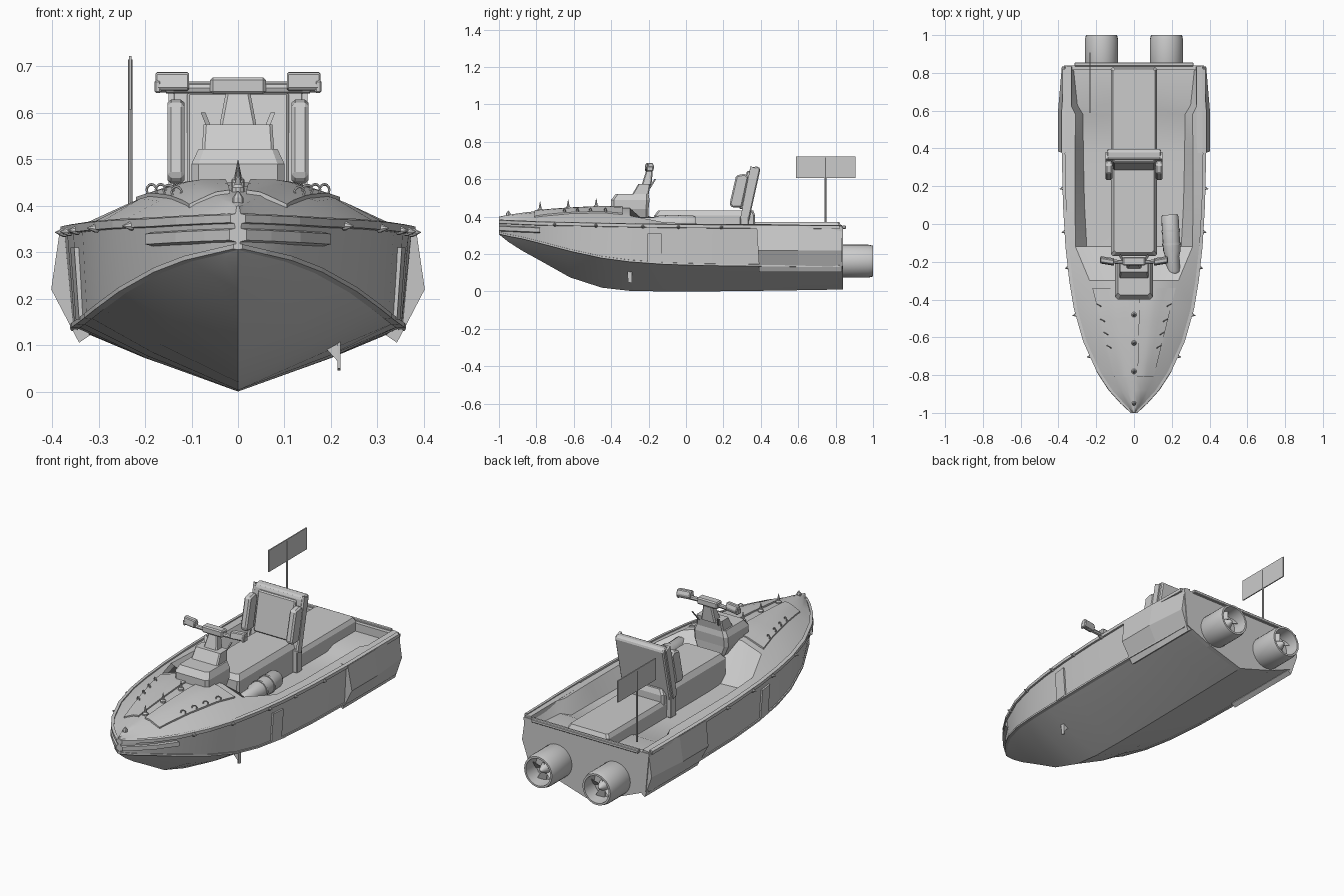
import bpy, bmesh, math
from mathutils import Vector, Matrix

if "Cube" in bpy.data.objects:
    bpy.data.objects.remove(bpy.data.objects["Cube"])


def make(name, verts, faces, smooth=0, bevel=0):
    me = bpy.data.meshes.new(name)
    me.from_pydata([tuple(v) for v in verts], [], faces)
    bm = bmesh.new()
    bm.from_mesh(me)
    bmesh.ops.remove_doubles(bm, verts=bm.verts, dist=1e-5)
    bmesh.ops.recalc_face_normals(bm, faces=bm.faces)
    bm.to_mesh(me)
    bm.free()
    ob = bpy.data.objects.new(name, me)
    bpy.context.collection.objects.link(ob)
    if bevel:
        m = ob.modifiers.new("bevel", 'BEVEL')
        m.width, m.segments = bevel, 1
    if smooth:
        bpy.ops.object.select_all(action='DESELECT')
        ob.select_set(True)
        bpy.context.view_layer.objects.active = ob
        bpy.ops.object.shade_smooth_by_angle(angle=math.radians(smooth))
    return ob


def loft(name, rings, smooth=0, bevel=0):
    n = len(rings[0])
    v = [p for r in rings for p in r]
    f = [(i*n+j, i*n+(j+1) % n, (i+1)*n+(j+1) % n, (i+1)*n+j)
         for i in range(len(rings)-1) for j in range(n)]
    f += [tuple(range(n)), tuple(range(len(v)-n, len(v)))]
    return make(name, v, f, smooth, bevel)


def prism(name, yz, x0, x1, bevel=0):
    return loft(name, [[(x, y, z) for y, z in yz] for x in (x0, x1)], 0, bevel)


def box(name, x, y, z, bevel=0):
    return prism(name, [(y[0], z[0]), (y[1], z[0]), (y[1], z[1]), (y[0], z[1])], x[0], x[1], bevel)


def turned(name, prof, loc, axis=(0, 1, 0), seg=24, smooth=30):
    # profile of (radius, distance along axis)
    q = Vector((0, 0, 1)).rotation_difference(Vector(axis))
    rings = [[q @ Vector((r*math.cos(2*math.pi*k/seg), r*math.sin(2*math.pi*k/seg), d)) + Vector(loc)
              for k in range(seg)] for r, d in prof]
    return loft(name, rings, smooth)


# y, keel z, chine x z, gunwale x z, shoulder x z, inner x z, centre z
ST = [(-1, .305, .004, .312, .008, .372, .005, .385, .003, .398, .40),
      (-.95, .265, .055, .30, .062, .37, .035, .385, .018, .405, .41),
      (-.88, .22, .11, .287, .125, .367, .07, .39, .035, .413, .42),
      (-.78, .165, .175, .262, .19, .363, .115, .40, .055, .425, .432),
      (-.62, .075, .25, .22, .262, .36, .17, .41, .08, .438, .443),
      (-.45, .02, .30, .183, .31, .356, .21, .415, .095, .448, .45),
      (-.3, .003, .325, .163, .335, .353, .235, .405, .12, .445, .445),
      (-.12, 0, .342, .15, .355, .35, .31, .37, .25, .29, .28),
      (.1, 0, .352, .143, .368, .348, .312, .36, .262, .28, .28),
      (.37, .003, .355, .14, .374, .346, .312, .36, .268, .28, .28),
      (.58, .006, .354, .137, .373, .345, .31, .358, .27, .28, .28),
      (.63, .007, .353, .136, .372, .344, .335, .354, .30, .30, .30),
      (.82, .01, .35, .135, .37, .343, .335, .35, .32, .30, .30)]


def sec(y):
    for a, b in zip(ST, ST[1:]):
        if y <= b[0]:
            t = (y-a[0])/(b[0]-a[0])
            return [p+(q-p)*t for p, q in zip(a, b)]
    return list(ST[-1])


def deck_z(x, y):
    s = sec(y)
    pts = [(0, s[10]), (s[8], s[9]), (s[6], s[7]), (s[4], s[5])]
    for (a, za), (b, zb) in zip(pts, pts[1:]):
        if abs(x) <= b:
            return za+(zb-za)*(abs(x)-a)/(b-a)
    return s[5]


# hull with deck and cockpit in one skin
rings = []
for y, k, cx, cz, gx, gz, ax, az, bx, bz, dz in ST:
    half = [(cx*.56, k+(cz-k)*.5), (cx, cz), (gx, gz), (ax, az), (bx, bz)]
    rings.append([(0, y, k)] + [(x, y, z) for x, z in half] + [(0, y, dz)]
                 + [(-x, y, z) for x, z in reversed(half)])
loft("hull", rings, 28)

# transom and its top bar
tr = [(0, .01), (.2, .072), (.35, .135), (.37, .343), (-.37, .343), (-.35, .135), (-.2, .072)]
loft("transom", [[(x, y, z) for x, z in tr] for y in (.815, .84)])
box("stern_bar", (-.315, .315), (.835, .855), (.335, .352), .003)


def rail(name, s, ys, ix, iz, w, h, dz=0):
    rs = []
    for y in ys:
        q = sec(y)
        x, z = q[ix], q[iz]+dz
        rs.append([(s*max(x-.01, 0), y, z-h), (s*(x+w), y, z-h*.7), (s*(x+w), y, z+h*.7), (s*max(x-.01, 0), y, z+h)])
    loft(name, rs)


ys = [s[0] for s in ST]
for s in (-1, 1):
    rail("gunwale_rail", s, ys, 4, 5, .008, .012)
    rail("chine_rail", s, ys, 2, 3, .006, .007)
    rail("bow_bumper", s, ys[:4], 4, 5, .01, .016, -.035)
    # stern side pods
    pod = [(.33, .355), (.383, .35), (.402, .22), (.342, .105), (.32, .12)]
    loft("side_pod", [[(s*(x-d*(x > .35)), y+e*(z-.22), z) for x, z in pod]
                      for y, d, e in ((.385, 0, -.06), (.6, 0, 0), (.835, .02, 0))])
    # side band
    rs = []
    for y in (-.205, -.13):
        q = sec(y)
        rs.append([(s*(q[2]-.02), y, .155), (s*(q[2]+.008), y, .155), (s*(q[4]+.007), y, .31), (s*(q[4]-.02), y, .31)])
    loft("side_band", rs)
    # gunwale studs
    for y in (-.7, -.48, -.23, -.04, .19):
        q = sec(y)
        turned("side_stud", [(.01, 0), (.01, .006), (.001, .024)], (s*q[4], y, q[5]-.005), (s, -.2, 0), 8)
    # foredeck hatch panels
    N, M = 8, 6
    top, bot = [], []
    for i in range(N+1):
        y = -.81+.47*i/N
        a, b = .018+.012*i/N, .105+.115*i/N
        for j in range(M+1):
            x = a+(b-a)*j/M
            z = deck_z(x, y)
            top.append((s*x, y, z+.008))
            bot.append((s*x, y, z-.006))
    W, K = M+1, len(top)
    f = []
    for i in range(N):
        for j in range(M):
            c = [i*W+j, i*W+j+1, (i+1)*W+j+1, (i+1)*W+j]
            f += [c, [v+K for v in reversed(c)]]
    edge = [j for j in range(M)] + [i*W+M for i in range(N)] + [N*W+j for j in range(M, 0, -1)] + [i*W for i in range(N, 0, -1)]
    f += [(a, b, b+K, a+K) for a, b in zip(edge, edge[1:]+edge[:1])]
    make("hatch_panel", top+bot, f, 30)
    # lashing rings along the hatch edge
    for y in (-.65, -.58, -.51, -.43):
        x = .105+.115*(y+.81)/.47-.012
        bpy.ops.mesh.primitive_torus_add(major_segments=12, minor_segments=6, major_radius=.012, minor_radius=.003,
                                         location=(s*x, y, deck_z(x, y)+.012), rotation=(math.pi/2, 0, s*.5))
        bpy.context.object.name = "lashing_ring"
    # water jets with hub and blades
    c = (s*.172, 0, .162)
    turned("jet_nozzle", [(.078, .79), (.088, .81), (.088, .975), (.082, 1), (.072, 1), (.068, .92), (.001, .92)], c, seg=28)
    turned("jet_hub", [(.028, .915), (.028, .94), (.016, .965), (.001, .985)], c, seg=14)
    for k in range(5):
        m = Matrix.Translation(c) @ Matrix.Rotation(k*2*math.pi/5, 4, 'Y')
        loft("jet_blade", [[m @ Vector(p) for p in ((r, .922, -w), (r, .926, -w), (r, .95, w), (r, .946, w))]
                           for r, w in ((.02, .008), (.068, .02))])

# centre deck spine and spikes
for y in (-.78, -.63, -.48):
    turned("deck_spike", [(.014, 0), (.014, .01), (.008, .016), (.001, .052)], (0, y, deck_z(0, y)-.003), (0, 0, 1), 10)
turned("bow_stud", [(.012, 0), (.012, .015), (.001, .03)], (0, -.95, .402), (0, 0, 1), 8)

# small fin under the right side
prism("keel_fin", [(-.315, .125), (-.29, .125), (-.29, .045), (-.31, .05)], .214, .221)
loft("fin_web", [[(.187, y, .095), (.218, y, .115), (.219, y, .06)] for y in (-.31, -.292)])


def rect(y0, y1, hx, z, c):
    return [(-hx+c, y0, z), (hx-c, y0, z), (hx, y0+c, z), (hx, y1-c, z),
            (hx-c, y1, z), (-hx+c, y1, z), (-hx, y1-c, z), (-hx, y0+c, z)]


# steering console, column and bars
loft("console_base", [rect(-.36, -.2, .08, .39, .012), rect(-.4, -.2, .1, .44, .015),
                      rect(-.4, -.195, .1, .49, .015), rect(-.375, -.2, .085, .522, .012)])
loft("console_neck", [rect(-.29, -.2, .078, .515, .006), rect(-.255, -.19, .074, .575, .006)])
loft("steering_column", [rect(-.24, -.185, .042, .56, .006), rect(-.215, -.178, .027, .64, .006)])
box("bar_clamp", (-.06, .06), (-.22, -.175), (.64, .676), .006)
for s in (-1, 1):
    turned("handlebar", [(.011, 0), (.011, .125)], (s*.03, -.205, .652), (s, .08, 0), 8)
    loft("hand_grip", [[(s*x, y+d, z) for y, z in ((-.222, .65), (-.19, .642), (-.18, .665), (-.19, .688), (-.215, .686))]
                       for x, d in ((.105, 0), (.178, .012))], 0, .004)
    box("grip_end", (s*.165, s*.18), (-.21, -.175), (.642, .67), .004)
    # dash levers
    loft("dash_lever", [[(s*.05, -.19, .55), (s*.06, -.19, .55), (s*.06, -.2, .55)],
                        [(s*.07, -.16, .6), (s*.08, -.16, .6), (s*.08, -.17, .6)]])

# bench seats
loft("front_seat", [rect(-.17, .37, .12, .27, .01), rect(-.17, .37, .122, .405, .01), rect(-.15, .36, .105, .432, .01)])
loft("rear_seat", [rect(.3, .83, .12, .28, .01), rect(.3, .83, .122, .35, .01), rect(.31, .82, .11, .37, .01)])

# leaning backrest with bolsters
back = [(.30, .375), (.335, .37), (.398, .655), (.385, .668), (.35, .665), (.34, .655)]
prism("backrest", back, -.143, .143, .006)
prism("back_cushion", [(.285, .44), (.32, .44), (.36, .64), (.325, .645)], -.11, .11, .006)
for s in (-1, 1):
    prism("side_bolster", [(.232, .465), (.25, .447), (.3, .45), (.335, .61), (.315, .63), (.268, .62)], s*.115, s*.152, .008)
    prism("backrest_edge", [(.29, .39), (.32, .38), (.38, .655), (.345, .67)], s*.138, s*.15)
    box("backrest_foot", (s*.115, s*.145), (.29, .335), (.28, .4), .003)

# canister stowed on the right side
ax = (-.06, 1, 0)
turned("canister", [(.03, 0), (.037, .012), (.037, .09), (.046, .12), (.046, .3), (.04, .312), (.001, .312)],
       (.208, -.262, .36), ax, 16)
for d in (.15, .22):
    turned("canister_band", [(.046, d), (.05, d), (.05, d+.012), (.046, d+.012)], (.208, -.262, .36), ax, 16)

# flag on pole
turned("flag_pole", [(.005, 0), (.005, .38)], (-.232, .745, .335), (0, 0, 1), 8)
box("flag", (-.235, -.229), (.587, .907), (.607, .722))
